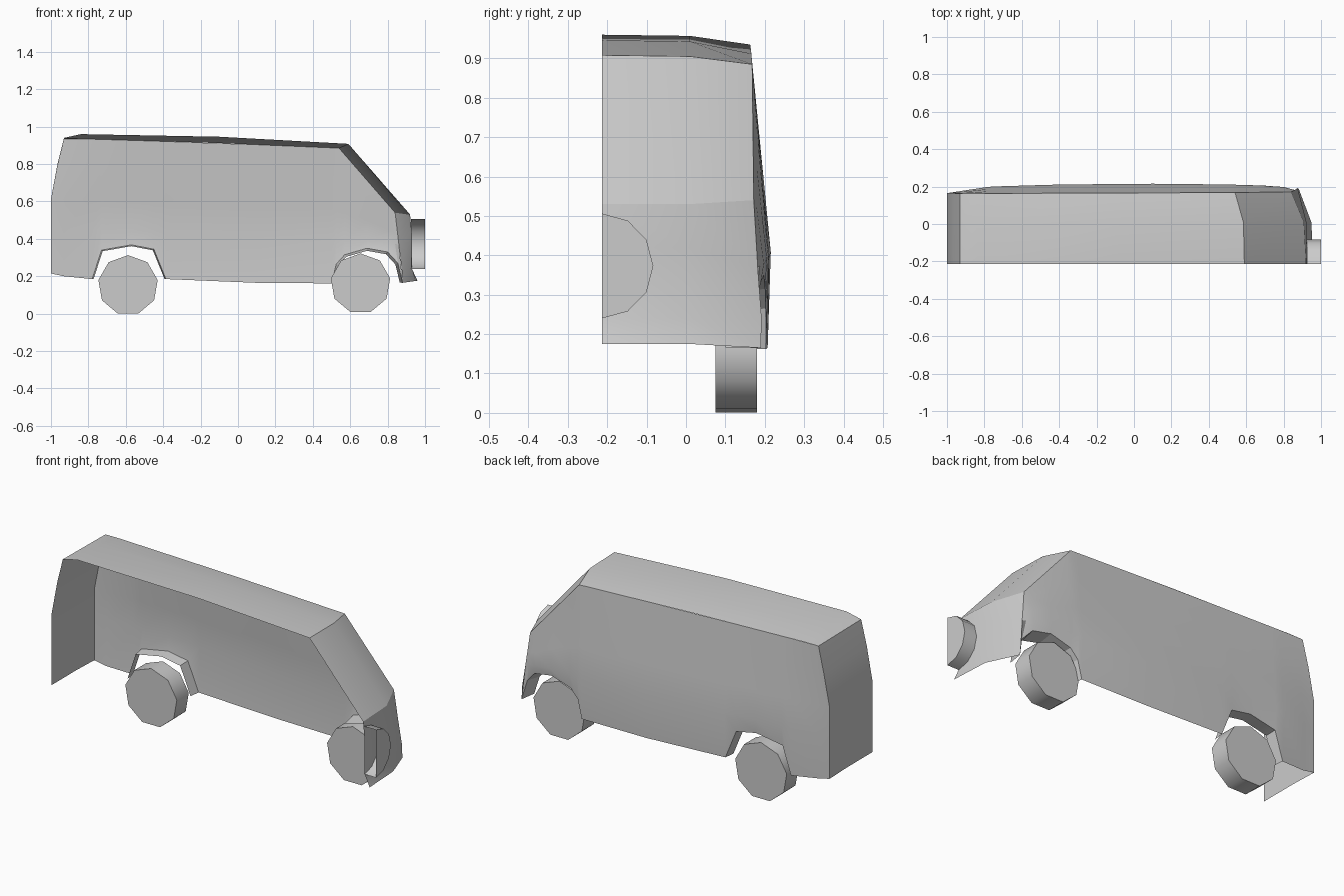
import bpy, bmesh, math

if "Cube" in bpy.data.objects:
    bpy.data.objects.remove(bpy.data.objects["Cube"])

CUT = -0.213   # plane where the half van is open


def interp(pts, x, k=1):
    if x <= pts[0][0]:
        return pts[0][k]
    for a, b in zip(pts, pts[1:]):
        if x <= b[0]:
            return a[k] + (b[k] - a[k]) * (x - a[0]) / (b[0] - a[0])
    return pts[-1][k]


def finish(name, bm, angle=25):
    bmesh.ops.remove_doubles(bm, verts=bm.verts, dist=0.0005)
    bmesh.ops.recalc_face_normals(bm, faces=bm.faces)
    me = bpy.data.meshes.new(name)
    bm.to_mesh(me)
    bm.free()
    ob = bpy.data.objects.new(name, me)
    bpy.context.collection.objects.link(ob)
    bpy.ops.object.select_all(action='DESELECT')
    ob.select_set(True)
    bpy.context.view_layer.objects.active = ob
    bpy.ops.object.shade_smooth_by_angle(angle=math.radians(angle))
    return ob


def loft(bm, rows):
    vs = [[bm.verts.new(p) for p in r] for r in rows]
    for a, b in zip(vs, vs[1:]):
        for i in range(len(a) - 1):
            bm.faces.new((a[i], a[i + 1], b[i + 1], b[i]))


# Back, roof, windscreen, front panel and bumper as one lofted strip
centre = [(-1, .22), (-1, .455), (-1, .613), (-.965, .8), (-.93, .94), (-.84, .96),
          (-.1, .946), (.59, .908), (.92, .53), (.93, .42), (.93, .24), (.96, .175)]
side = [(-1, .165, .215), (-1, .165, .455), (-1, .165, .613), (-.965, .165, .79),
        (-.93, .162, .935), (-.84, .163, .935), (-.1, .166, .912), (.54, .168, .885),
        (.84, .172, .54), (.86, .182, .37), (.875, .192, .24), (.88, .19, .165)]
pull = [0] * 7 + [.005, .012, .008, .008, .012]   # how far the front curves back
rows = [[(x, CUT, z) for x, z in centre],
        [(x - d, .01, z - (.003 if z > .9 else 0)) for (x, z), d in zip(centre, pull)],
        side]
bm = bmesh.new()
loft(bm, rows)
finish("roof_and_ends", bm)

# Side panel with wheel arch cut-outs along the lower edge
lower = [(-1, .215), (-.93, .2), (-.78, .185), (-.73, .34), (-.57, .368), (-.45, .345),
         (-.385, .185), (.1, .165), (.5, .162), (.525, .265), (.57, .315), (.69, .35),
         (.8, .33), (.855, .27), (.88, .165)]
belt_z = [(-1, .455), (-.4, .44), (.3, .395), (.65, .395), (.86, .37)]
belt_y = [(-1, .165), (-.77, .2), (-.4, .211), (.3, .217), (.78, .203), (.86, .182)]
top = [(p[0], p[1], p[2]) for p in side[4:9]]


def bottom_y(x):
    return .19 if x > .87 else interp(belt_y, x) - .008 * (x > -.99)


cols = []
for n, (x, zb) in enumerate(lower):
    if n == 0:
        cols.append(side[:5])
        continue
    if n == len(lower) - 1:
        a, b = side[9], side[8]
        up = [tuple(p + (q - p) * t for p, q in zip(a, b)) for t in (0, .33, .7, 1)]
        cols.append([side[11]] + up)
        continue
    xb, xt = min(x, .84), min(x, .825)
    xt = .54 if n == 9 else max(-.9, xt)
    a = (xb, interp(belt_y, xb), interp(belt_z, xb))
    b = (xt, interp(top, xt, 1), interp(top, xt, 2))
    up = [tuple(p + (q - p) * t for p, q in zip(a, b)) for t in (0, .33, .7, 1)]
    cols.append([(x, bottom_y(x), zb)] + up)
bm = bmesh.new()
loft(bm, cols)
finish("side_panel", bm)

# Inward lips of the wheel arches
for name, pts, cx, cz, depth, k in (("rear_arch", lower[2:7], -.58, .19, .06, .96),
                                    ("front_arch", lower[8:15], .69, .18, .09, .92)):
    bm = bmesh.new()
    loft(bm, [[(x, bottom_y(x), z) for x, z in pts],
              [(cx + (x - cx) * k, bottom_y(x) - depth, cz + (z - cz) * k) for x, z in pts]])
    finish(name, bm)


def ring(cx, cz, r, y, n):
    return [(cx + r * math.sin(2 * math.pi * i / n), y, cz + r * math.cos(2 * math.pi * i / n))
            for i in range(n)]


# Nine-sided wheels
for name, cx, cz in (("rear_wheel", -.588, .152), ("front_wheel", .655, .161)):
    bm = bmesh.new()
    a = [bm.verts.new(p) for p in ring(cx, cz, .161, .075, 9)]
    b = [bm.verts.new(p) for p in ring(cx, cz, .161, .18, 9)]
    bm.faces.new(a)
    bm.faces.new(b)
    for i in range(9):
        j = (i + 1) % 9
        bm.faces.new((a[i], a[j], b[j], b[i]))
    finish(name, bm, 45)

# Half of the spare wheel on the nose, open at the cut plane
bm = bmesh.new()
arc = [(CUT + .13 * math.sin(math.pi * i / 6), .373 + .133 * math.cos(math.pi * i / 6))
       for i in range(7)]
loft(bm, [[(x, y, z) for y, z in arc] for x in (.925, 1.0)])
bm.faces.new([bm.verts.new((1.0, y, z)) for y, z in arc])
finish("spare_wheel", bm, 40)
